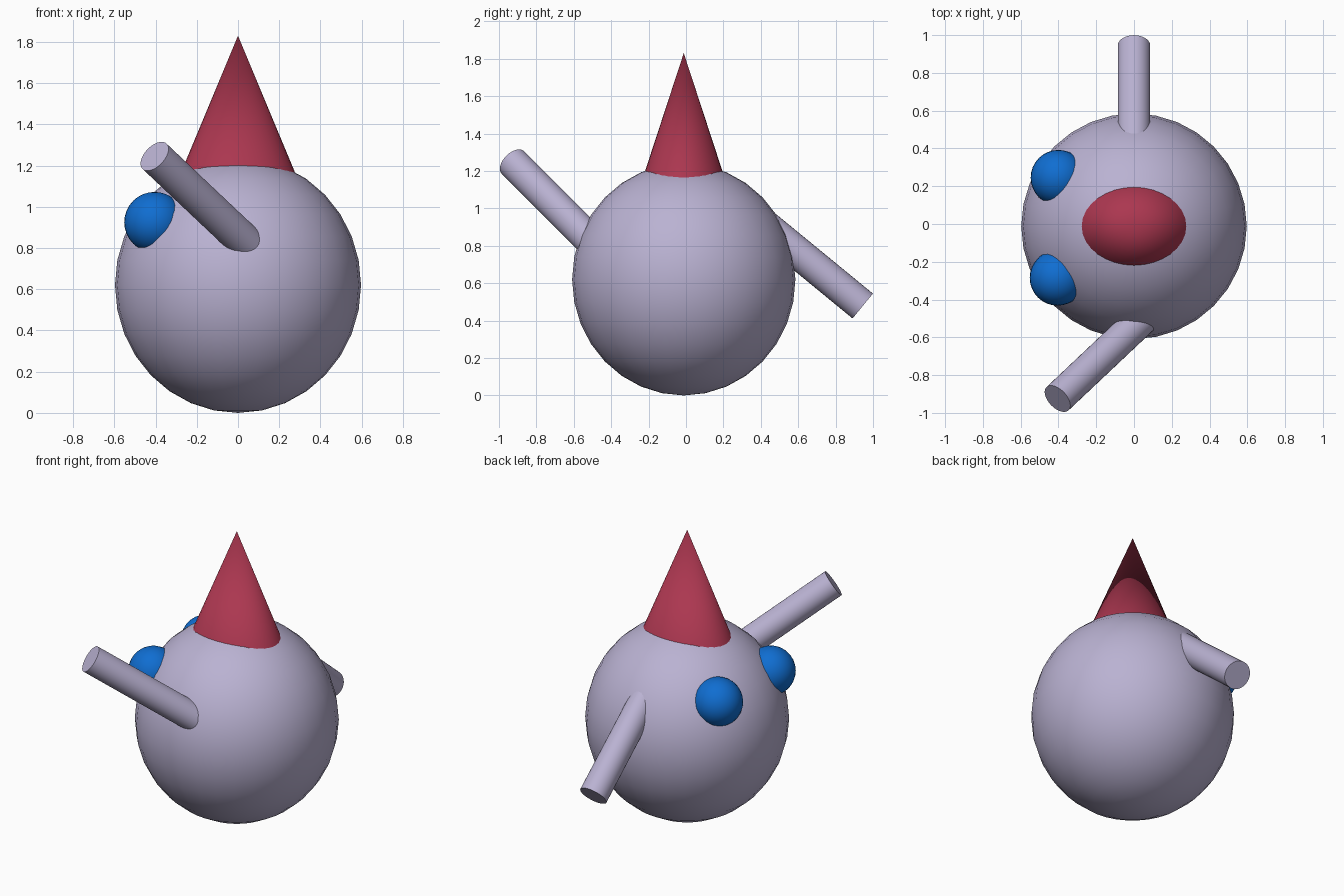
import bpy
import math
from mathutils import Vector

cube = bpy.data.objects.get("Cube")
if cube:
    bpy.data.objects.remove(cube, do_unlink=True)


def material(name, rgb):
    mat = bpy.data.materials.new(name)
    mat.diffuse_color = (*rgb, 1)
    mat.use_nodes = True
    bsdf = next(n for n in mat.node_tree.nodes if n.type == 'BSDF_PRINCIPLED')
    bsdf.inputs["Base Color"].default_value = (*rgb, 1)
    return mat


lilac = material("lilac", (0.49, 0.445, 0.645))
blue = material("blue", (0.005, 0.155, 0.64))
red = material("red", (0.41, 0.038, 0.08))


def finish(name, mat):
    obj = bpy.context.object
    obj.name = name
    obj.data.materials.append(mat)
    bpy.ops.object.transform_apply(location=False, rotation=True, scale=True)
    bpy.ops.object.shade_smooth_by_angle(angle=math.radians(35))
    return obj


def ball(name, centre, radii, mat):
    bpy.ops.mesh.primitive_uv_sphere_add(segments=32, ring_count=16, radius=1, location=centre)
    bpy.context.object.scale = radii
    return finish(name, mat)


def arm(name, tip, direction, length, radius):
    # Round rod running from its tip into the body
    d = Vector(direction).normalized()
    bpy.ops.mesh.primitive_cylinder_add(vertices=32, radius=radius, depth=length,
                                        location=Vector(tip) + d * length / 2)
    bpy.context.object.rotation_euler = d.to_track_quat('Z', 'Y').to_euler()
    return finish(name, lilac)


# Slightly tall round body
ball("body", (0, -0.012, 0.62), (0.597, 0.597, 0.62), lilac)

# Eyes, half sunk into the -x side
ball("eye_front", (-0.405, -0.285, 0.925), (0.147,) * 3, blue)
ball("eye_back", (-0.4, 0.245, 0.925), (0.147,) * 3, blue)

# Arms: one raised, one lowered
arm("raised_arm", (-0.405, -0.925, 1.245), (1.06, 1, -1), 0.9, 0.085)
arm("lowered_arm", (0, 0.945, 0.478), (0, -0.773, 0.634), 0.75, 0.086)

# Pointed hat, oval in plan, with its base inside the body
apex, base = 1.83, 1.05
bpy.ops.mesh.primitive_cone_add(vertices=32, radius1=1, radius2=0, depth=apex - base,
                                location=(0, -0.012, (apex + base) / 2))
bpy.context.object.scale = (0.417 * (apex - base), 0.328 * (apex - base), 1)
finish("hat", red)
